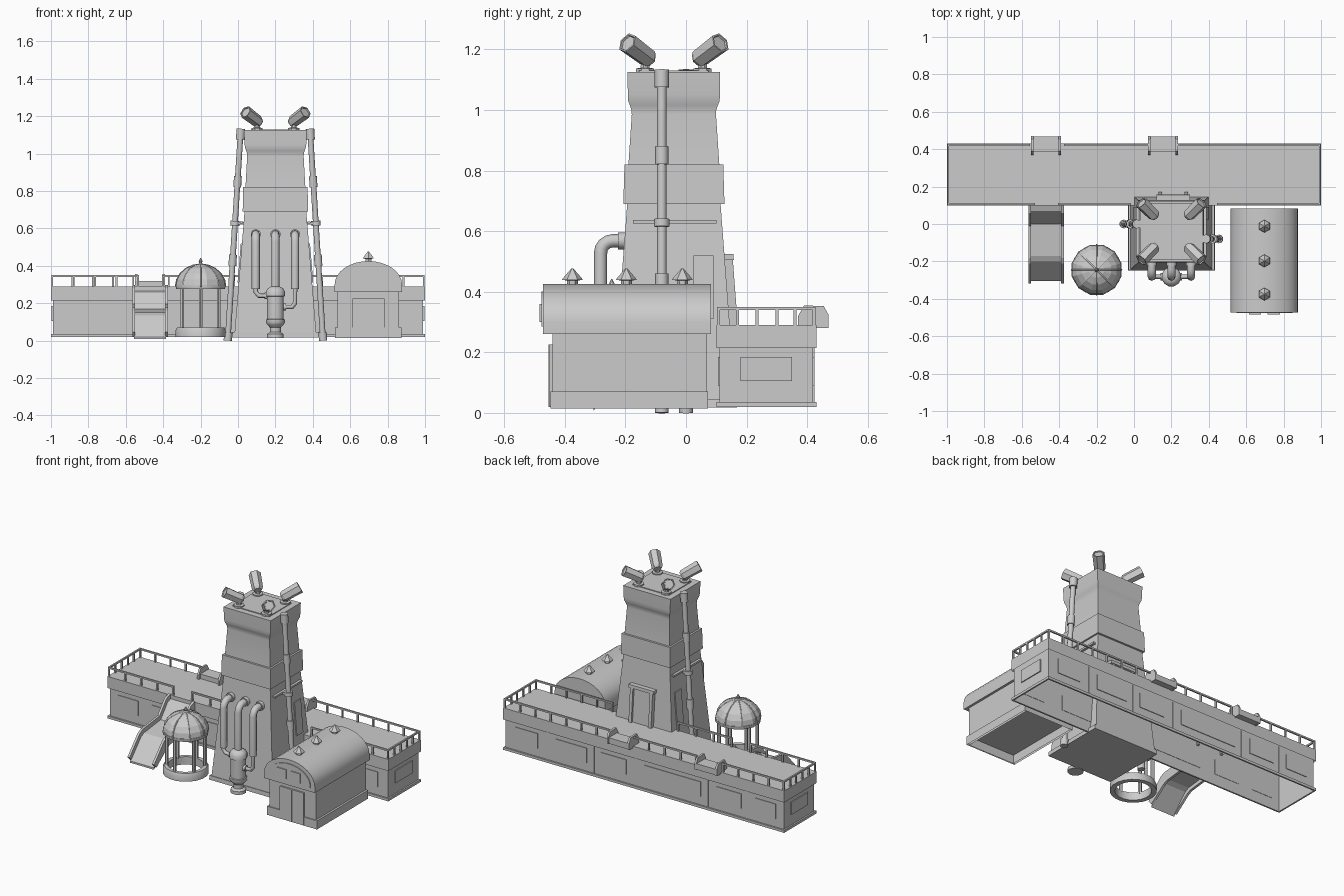
import bpy, bmesh, math
from mathutils import Vector, Matrix

cube = bpy.data.objects.get("Cube")
if cube:
    bpy.data.objects.remove(cube)

grey = bpy.data.materials.new("plain_grey")
grey.use_nodes = True
grey.diffuse_color = (0.6, 0.6, 0.6, 1)
grey.node_tree.nodes["Principled BSDF"].inputs["Base Color"].default_value = (0.6, 0.6, 0.6, 1)


def finish(name, bm, smooth=False):
    bmesh.ops.recalc_face_normals(bm, faces=bm.faces)
    mesh = bpy.data.meshes.new(name)
    bm.to_mesh(mesh)
    bm.free()
    ob = bpy.data.objects.new(name, mesh)
    bpy.context.collection.objects.link(ob)
    mesh.materials.append(grey)
    if smooth:
        bpy.ops.object.select_all(action="DESELECT")
        ob.select_set(True)
        bpy.context.view_layer.objects.active = ob
        bpy.ops.object.shade_smooth_by_angle(angle=math.radians(40))
    return ob


def rings(bm, loops, bottom=True, top=True):
    """Skin a stack of closed loops."""
    rows = [[bm.verts.new(p) for p in loop] for loop in loops]
    n = len(rows[0])
    for a, b in zip(rows, rows[1:]):
        for i in range(n):
            bm.faces.new((a[i], a[(i + 1) % n], b[(i + 1) % n], b[i]))
    if bottom:
        bm.faces.new(rows[0][::-1])
    if top:
        bm.faces.new(rows[-1])


def rect(cx, cy, hx, hy, z):
    return [(cx + sx * hx, cy + sy * hy, z) for sx, sy in ((-1, -1), (1, -1), (1, 1), (-1, 1))]


def boxes(name, items, bottom=True):
    """One object made of boxes given as x0, x1, y0, y1, z0, z1."""
    bm = bmesh.new()
    for x0, x1, y0, y1, z0, z1 in items:
        r = ((x0 + x1) / 2, (y0 + y1) / 2, (x1 - x0) / 2, (y1 - y0) / 2)
        rings(bm, [rect(*r, z0), rect(*r, z1)], bottom)
    return finish(name, bm)


def lathe(name, profile, sides, loc, axis=(0, 0, 1), smooth=True, caps=True):
    """Turn (radius, height) points round an axis."""
    m = Matrix.Translation(loc) @ Vector((0, 0, 1)).rotation_difference(Vector(axis)).to_matrix().to_4x4()
    bm = bmesh.new()
    turn = [math.tau * (i + 0.5) / sides for i in range(sides)]
    rings(bm, [[m @ Vector((r * math.cos(a), r * math.sin(a), h)) for a in turn] for r, h in profile], caps, caps)
    return finish(name, bm, smooth)


def rod(name, a, b, r, sides=10):
    d = Vector(b) - Vector(a)
    return lathe(name, [(r, 0), (r, d.length)], sides, a, d)


def pipe(name, points, r):
    """Bent pipe along a path."""
    curve = bpy.data.curves.new(name, "CURVE")
    curve.dimensions = "3D"
    curve.bevel_depth, curve.bevel_resolution, curve.use_fill_caps = r, 2, True
    s = curve.splines.new("POLY")
    s.points.add(len(points) - 1)
    for p, co in zip(s.points, points):
        p.co = (*co, 1)
    s.use_smooth = True
    ob = bpy.data.objects.new(name, curve)
    bpy.context.collection.objects.link(ob)
    curve.materials.append(grey)
    bpy.ops.object.select_all(action="DESELECT")
    ob.select_set(True)
    bpy.context.view_layer.objects.active = ob
    bpy.ops.object.convert(target="MESH")


def extrude(name, section, place, depth, smooth=False, caps=True):
    """Extrude a closed 2D section; place maps (u, v, depth) to space."""
    bm = bmesh.new()
    rings(bm, [[place(u, v, d) for u, v in section] for d in depth], caps, caps)
    return finish(name, bm, smooth)


# Long platform, hollow underneath
boxes("platform_body", [(-0.99, 0.99, 0.11, 0.42, 0.02, 0.285)], bottom=False)
boxes("platform_base_trim", [(-1, 1, 0.1, 0.11, 0.02, 0.036), (-1, 1, 0.42, 0.43, 0.02, 0.036),
                             (-1, -0.99, 0.11, 0.42, 0.02, 0.036), (0.99, 1, 0.11, 0.42, 0.02, 0.036)])
boxes("platform_top_band", [(-1, 1, 0.1, 0.43, 0.215, 0.29)], bottom=False)
panels = []
for x, w in ((-0.86, 0.15), (-0.6, 0.18), (-0.2, 0.4), (0.22, 0.18), (0.52, 0.22), (0.84, 0.16)):
    panels += [(x - w / 2, x + w / 2, y, y + 0.006, 0.09, 0.185) for y in (0.106, 0.418)]
panels += [(x - 0.003, x + 0.003, 0.419, 0.424, 0.036, 0.215) for x in (-0.73, -0.45, 0.06, 0.36, 0.69)]
panels += [(x, x + 0.006, 0.18, 0.35, 0.105, 0.185) for x in (-0.996, 0.99)]
boxes("platform_panels", panels)

# Railings
rail = []
t = 0.005


def fence(x0, x1, y):
    n = max(1, round((x1 - x0) / 0.115))
    rail.append((x0 - t, x1 + t, y - t, y + t, 0.34, 0.35))
    rail.extend((x - t, x + t, y - t, y + t, 0.285, 0.342)
                for x in (x0 + (x1 - x0) * i / n for i in range(n + 1)))


for x0, x1 in ((-0.993, -0.56), (-0.37, 0.08), (0.23, 0.993)):
    fence(x0, x1, 0.423)
for x0, x1 in ((-0.993, -0.535), (-0.4, -0.02), (0.45, 0.993)):
    fence(x0, x1, 0.107)
for x in (-0.993, 0.993):
    rail.append((x - t, x + t, 0.107, 0.423, 0.34, 0.35))
    rail += [(x - t, x + t, y - t, y + t, 0.285, 0.342) for y in (0.17, 0.235, 0.3, 0.36)]
boxes("railings", rail)

# Chute lips over the back edge
lip = [(0.37, 0.28), (0.47, 0.28), (0.47, 0.325), (0.455, 0.352), (0.39, 0.355), (0.37, 0.32)]
for x0, x1 in ((-0.55, -0.39), (0.075, 0.235)):
    for x in (x0, x1 - 0.013):
        extrude("chute_side", lip, lambda u, v, d: (d, u, v), (x, x + 0.013))
    boxes("chute_floor", [(x0, x1, 0.385, 0.468, 0.282, 0.32)])

# Slide on the front
path = [(0.11, 0.27), (0.07, 0.255), (0.0, 0.17), (-0.17, 0.15), (-0.2, 0.135), (-0.305, 0.02)]
bed = path + [(y, z - 0.012) for y, z in path[::-1]]
side = [(y - 0.012, z + 0.027) for y, z in path] + [(y + 0.012, max(0.02, z - 0.035)) for y, z in path[::-1]]
extrude("slide_bed", bed, lambda u, v, d: (d, u, v), (-0.555, -0.385))
for x in (-0.565, -0.39):
    extrude("slide_side", side, lambda u, v, d: (d, u, v), (x, x + 0.015))

# Round pavilion
c = Vector((-0.2, -0.245, 0))
lathe("pavilion_base_ring", [(0.105, 0.02), (0.135, 0.02), (0.135, 0.055), (0.128, 0.07), (0.105, 0.07), (0.105, 0.02)],
      20, c, caps=False)
for i in range(6):
    a = math.tau * (i + 0.5) / 6
    p = c + Vector((0.112 * math.cos(a), 0.112 * math.sin(a), 0.06))
    rod("pavilion_post", p, p + Vector((0, 0, 0.23)), 0.011, 6)
lathe("pavilion_top_ring", [(0.1, 0.275), (0.135, 0.275), (0.138, 0.295), (0.1, 0.295), (0.1, 0.275)], 12, c, caps=False)
arc = [math.radians(k) for k in (0, 18, 36, 54, 72, 87)]
lathe("pavilion_dome", [(0.137 * math.cos(a), 0.288 + 0.122 * math.sin(a)) for a in arc], 12, c, smooth=False)
for i in range(8):
    a = math.tau * i / 8
    pipe("dome_rib", [c + Vector((0.134 * math.cos(e) * math.cos(a), 0.134 * math.cos(e) * math.sin(a),
                                  0.288 + 0.12 * math.sin(e))) for e in arc], 0.004)
lathe("pavilion_finial", [(0.018, 0.405), (0.008, 0.415), (0.011, 0.425), (0.002, 0.442)], 8, c)

# Tapered tower
TX, TY = 0.2, -0.04
layers = [(0.22, 0.205, 0.02), (0.165, 0.154, 0.69), (0.175, 0.167, 0.69), (0.172, 0.163, 0.82), (0.16, 0.15, 0.82),
          (0.151, 0.139, 0.985), (0.152, 0.14, 1.0), (0.156, 0.145, 1.015), (0.162, 0.151, 1.03), (0.165, 0.152, 1.05),
          (0.168, 0.153, 1.125)]
bm = bmesh.new()
rings(bm, [rect(TX, TY, *l) for l in layers])
finish("tower", bm, True)
bm = bmesh.new()
rings(bm, [rect(TX, TY, 0.232, 0.208, 0.018), rect(TX, TY, 0.23, 0.207, 0.045)])
finish("tower_base_trim", bm)
boxes("tower_roof_plate", [(0.07, 0.33, -0.155, 0.075, 1.12, 1.13)])

# Tower back door and side panel, leaning with the wall
lean = lambda u, v, d: (u, 0.166 + d - (v - 0.29) * 0.076, v)
for x0, x1, z0, z1, d in ((0.13, 0.15, 0.28, 0.52, 0.015), (0.27, 0.29, 0.28, 0.52, 0.015),
                          (0.12, 0.3, 0.505, 0.525, 0.018), (0.15, 0.27, 0.28, 0.505, 0.002)):
    extrude("back_door", [(x0, z0), (x1, z0), (x1, z1), (x0, z1)], lean, (-0.03, d - 0.01))
for s in (-1, 1):
    extrude("side_door_panel", [(0.025, 0.31), (0.09, 0.31), (0.09, 0.52), (0.025, 0.52)],
            lambda u, v, d: (TX + s * (0.22 + d - (v - 0.02) * 0.082), u, v), (-0.01, 0.006))

# Searchlights on the four corners
for sx in (-1, 1):
    for sy in (-1, 1):
        base = Vector((TX + sx * 0.098, TY + sy * 0.095, 1.125))
        lathe("light_mount", [(0.032, 0), (0.032, 0.012), (0.016, 0.014), (0.014, 0.045)], 8, base)
        axis = Vector((sx, sy, 0.75)).normalized()
        mid = Vector((TX + sx * 0.122, TY + sy * 0.115, 1.193))
        lathe("searchlight", [(0.024, -0.06), (0.033, -0.045), (0.036, 0.062), (0.03, 0.062), (0.028, 0.056)],
              6, mid, axis, False)

# Tall side pipes with sleeves and brackets
for s, y in ((-1, 0.0), (1, -0.08)):
    at = lambda z: Vector((TX + s * (0.255 - 0.062 * z), y, z))
    rod("side_pipe", at(0), at(1.13), 0.016)
    for z0, z1, r in ((0, 0.045, 0.023), (0.4, 0.46, 0.022), (0.82, 0.88, 0.022), (1.075, 1.133, 0.024)):
        rod("pipe_sleeve", at(z0), at(z1), r)
    rod("pipe_collar", at(0.615), at(0.64), 0.026)
    x = sorted((TX + s * 0.16, at(0.63).x))
    boxes("pipe_bracket", [(*x, y - 0.02, y + 0.02, 0.622, 0.635)])
    x = TX + s * 0.18
    boxes("bracket_bar", [(x - 0.008, x + 0.008, -0.175, 0.1, 0.625, 0.637)])

# Front pipes and pressure tank
PY = -0.282
for dx, low in ((-0.105, 0.24), (0, 0.26), (0.105, 0.18)):
    x = TX + dx
    bend = [(x, PY + 0.04 - 0.04 * math.cos(a), 0.528 + 0.04 * math.sin(a))
            for a in (math.radians(k) for k in (0, 22, 45, 68, 90))]
    pipe("front_pipe", [(x, PY, 0.275)] + bend + [(x, -0.19, 0.568)], 0.022)
    rod("pipe_flange", (x, -0.225, 0.568), (x, -0.19, 0.568), 0.028)
    if dx:
        pipe("feed_pipe", [(x, PY, 0.29), (x, PY, low + 0.02), (x - dx * 0.15, PY, low), (TX, PY, low)], 0.012)
        rod("feed_collar", (x - dx * 0.6, PY, low), (x - dx * 0.45, PY, low), 0.019)
lathe("pressure_tank", [(0.046, 0.015), (0.046, 0.035), (0.03, 0.045), (0.03, 0.07), (0.045, 0.085), (0.052, 0.095),
                        (0.052, 0.112), (0.046, 0.115), (0.046, 0.235), (0.053, 0.238), (0.053, 0.262), (0.042, 0.28),
                        (0.022, 0.29)], 12, (TX, PY, 0))

# Barrel-roofed shed, hollow underneath
SX = 0.697
boxes("shed_body", [(SX - 0.165, SX + 0.165, -0.44, 0.07, 0.015, 0.3)], bottom=False)
boxes("shed_base_trim", [(SX - 0.178, SX + 0.178, -0.447, 0.073, 0.015, 0.07)], bottom=False)


def arch(r, rise, foot):
    return ([(SX + r, foot)] + [(SX + r * math.cos(math.pi * i / 16), 0.3 + rise * math.sin(math.pi * i / 16))
                                for i in range(17)] + [(SX - r, foot)])


along_y = lambda u, v, d: (u, d, v)
extrude("shed_roof", arch(0.18, 0.125, 0.26), along_y, (-0.472, 0.083), True)
extrude("roof_end_panel", arch(0.15, 0.1, 0.285), along_y, (-0.477, -0.47))
boxes("shed_windows", [(SX + s * 0.05 - 0.033, SX + s * 0.05 + 0.033, -0.483, -0.476, 0.3, 0.36) for s in (-1, 1)])
boxes("shed_door", [(SX - 0.085, SX + 0.085, -0.45, -0.44, 0.02, 0.225),
                    (SX - 0.003, SX + 0.003, -0.454, -0.449, 0.02, 0.225)])
for y in (-0.375, -0.197, -0.012):
    lathe("roof_vent", [(0.018, 0.41), (0.018, 0.437), (0.034, 0.439), (0.03, 0.446), (0.003, 0.477)],
          6, (SX, y, 0), smooth=False)
